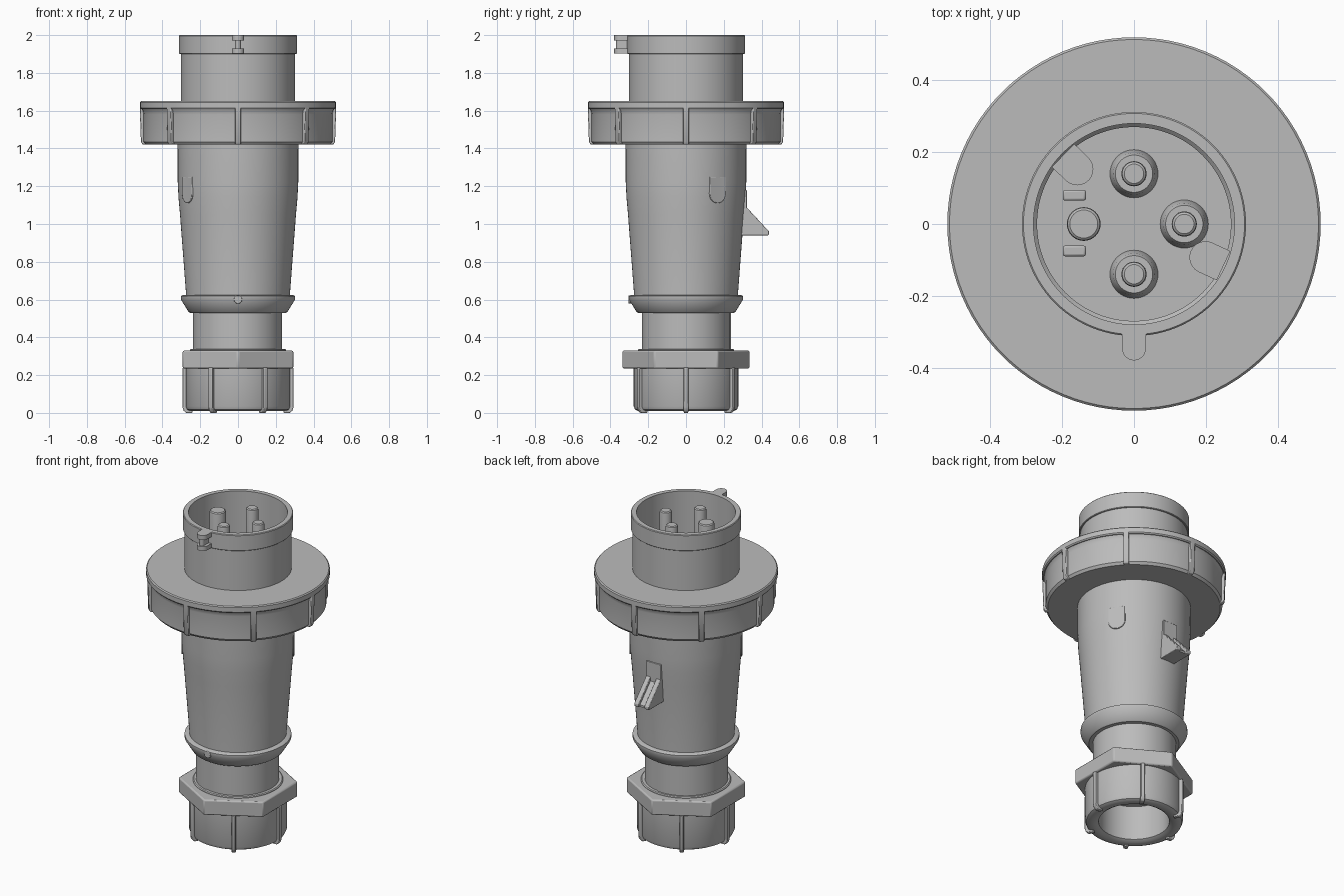
import bpy, bmesh, math
from math import sin, cos, pi, radians
from mathutils import Matrix, Vector

cube = bpy.data.objects.get("Cube")
if cube:
    bpy.data.objects.remove(cube, do_unlink=True)

grey = bpy.data.materials.new("plastic_grey")
grey.use_nodes = True
COLOUR = (0.5, 0.5, 0.5, 1)
grey.diffuse_color = COLOUR
grey.node_tree.nodes["Principled BSDF"].inputs["Base Color"].default_value = COLOUR


def finish(name, bm, bevel=0.0):
    bmesh.ops.remove_doubles(bm, verts=bm.verts, dist=1e-5)
    bmesh.ops.recalc_face_normals(bm, faces=bm.faces)
    mesh = bpy.data.meshes.new(name)
    bm.to_mesh(mesh)
    bm.free()
    ob = bpy.data.objects.new(name, mesh)
    bpy.context.collection.objects.link(ob)
    mesh.materials.append(grey)
    bpy.ops.object.select_all(action="DESELECT")
    bpy.context.view_layer.objects.active = ob
    ob.select_set(True)
    bpy.ops.object.shade_smooth_by_angle(angle=radians(32))
    if bevel:
        mod = ob.modifiers.new("soft_edges", "BEVEL")
        mod.width, mod.segments = bevel, 2
        mod.limit_method = "ANGLE"
    return ob


def lathe(name, profile, closed=False, centre=(0, 0), steps=96, start=0, sweep=2 * pi):
    """Spin (radius, height) points about a vertical axis."""
    bm = bmesh.new()
    spin = Matrix.Rotation(start, 3, "Z")
    vs = [bm.verts.new(spin @ Vector((r, 0, z))) for r, z in profile]
    pairs = list(zip(vs, vs[1:])) + ([(vs[-1], vs[0])] if closed else [])
    edges = [bm.edges.new(p) for p in pairs]
    bmesh.ops.spin(bm, geom=vs + edges, cent=(0, 0, 0), axis=(0, 0, 1),
                   angle=sweep, steps=steps)
    bmesh.ops.translate(bm, verts=bm.verts, vec=(*centre, 0))
    return finish(name, bm)


def extrude(name, outline, low, high, matrix=Matrix(), bevel=0.0):
    """Extrude a flat outline along its local z, then place it."""
    bm = bmesh.new()
    face = bm.faces.new([bm.verts.new((x, y, low)) for x, y in outline])
    top = bmesh.ops.extrude_face_region(bm, geom=[face])["geom"]
    bmesh.ops.translate(bm, vec=(0, 0, high - low),
                        verts=[v for v in top if isinstance(v, bmesh.types.BMVert)])
    bmesh.ops.transform(bm, matrix=matrix, verts=bm.verts)
    return finish(name, bm, bevel)


def rect(x0, x1, y0, y1):
    return [(x0, y0), (x1, y0), (x1, y1), (x0, y1)]


def tongue(length, half):
    """Strip along +x from the origin with a rounded far end."""
    arc = [radians(a) for a in range(-90, 91, 15)]
    return [(0, half), (0, -half)] + [
        (length - half + half * cos(a), half * sin(a)) for a in arc]


def turn(degrees):
    return Matrix.Rotation(radians(degrees), 4, "Z")


# Tapered handle with its flared collar and neck
lathe("body", [(0, 1.45), (.32, 1.45), (.319, 1.22), (.315, 1.14), (.307, 1.05),
               (.275, .63), (.275, .6), (0, .6)])
lathe("collar", [(0, .625), (.29, .625), (.302, .618), (.302, .6), (.262, .535),
                 (.255, .53), (0, .53)])
lathe("neck", [(0, .54), (.233, .54), (.233, .3), (0, .3)])
lathe("neck_half_shell", [(.22, .535), (.238, .535), (.238, .32), (.22, .32)],
      True, steps=48, start=radians(82), sweep=radians(173))

# Round marker on the collar
facing_front = Matrix.Rotation(pi / 2, 4, "X")
disc = [(.022 * cos(i * pi / 12), .022 * sin(i * pi / 12)) for i in range(24)]
extrude("collar_marker", disc, .27, .305,
        Matrix.Translation((0, 0, .6)) @ facing_front, .003)

# Locking ring: flange, recessed drum and eight grip ribs
lathe("ring_flange", [(.29, 1.65), (.514, 1.65), (.52, 1.644), (.52, 1.615),
                      (.515, 1.608), (.29, 1.608)], True)
lathe("ring_drum", [(.29, 1.63), (.512, 1.612), (.504, 1.6), (.5, 1.58),
                    (.5, 1.435), (.488, 1.42), (.29, 1.42)], True)
for i in range(8):
    extrude(f"ring_rib_{i + 1}", [(.45, 1.42), (.505, 1.42), (.514, 1.435),
            (.52, 1.62), (.45, 1.62)], -.016, .016,
            turn(45 * i) @ Matrix.Rotation(pi / 2, 4, "X"), .004)

# Hollow contact sleeve with a thicker rim
FLOOR = 1.5
lathe("sleeve", [(0, FLOOR), (.27, FLOOR), (.27, FLOOR + .05), (.28, FLOOR + .06),
                 (.28, 2), (.308, 2), (.312, 1.996), (.312, 1.903), (.309, 1.9),
                 (.303, 1.9), (.303, 1.62), (.303, 1.44), (0, 1.44)])

# Contact pins, three of them in raised sockets
for side, x, y, r in (("back", 0, .14, .035), ("left", .14, 0, .035),
                      ("front", 0, -.14, .035), ("right", -.14, 0, .047)):
    lathe(side + "_pin", [(0, 1.975), (r - .008, 1.975), (r - .002, 1.97), (r, 1.96),
                          (r, FLOOR - .01), (0, FLOOR - .01)], centre=(x, y), steps=32)
    if side != "right":
        lathe(side + "_pin_socket", [(r, FLOOR + .06), (.052, FLOOR + .06),
              (.058, FLOOR + .05), (.067, FLOOR), (r, FLOOR)], True, (x, y), 40)

# Guide ridges on the inner wall and small blocks on the floor
for n, angle in (("back", 136), ("front", -25)):
    extrude(n + "_guide_ridge", tongue(.1, .045), FLOOR - .01, FLOOR + .1,
            turn(angle) @ Matrix.Translation((.275, 0, 0)) @ turn(180))
for n, y in (("back", .08), ("front", -.075)):
    extrude(n + "_floor_block", rect(-.198, -.134, y - .015, y + .015),
            FLOOR - .01, FLOOR + .03, bevel=.006)

# Alignment key on the rim, an I shape with rounded ends
key_place = Matrix.Translation((0, -.3, 0)) @ turn(-90)
extrude("key_top", tongue(.08, .033), 1.972, 2.0, key_place)
extrude("key_bottom", tongue(.08, .033), 1.903, 1.93, key_place)
extrude("key_web", tongue(.07, .015), 1.92, 1.98, key_place)

# Wedge-shaped latch hook: sloping base between two fins
sideways = Matrix(((0, 0, 1, 0), (1, 0, 0, 0), (0, 1, 0, 0), (0, 0, 0, 1)))
fin = [(.28, .94), (.435, .94), (.44, .945), (.44, .96), (.315, 1.095), (.28, 1.1)]
base = [(.28, .94), (.425, .94), (.425, .952), (.295, 1.09), (.28, 1.09)]
extrude("hook_base", base, -.04, .04, sideways)
for n, x in (("left", .035), ("right", -.035)):
    extrude(n + "_hook_fin", fin, x - .015, x + .015, sideways, .003)
extrude("hook_pad", rect(.28, .322, .95, 1.18), -.05, .05, sideways, .003)

# Shallow thumb bumps on opposite sides of the body
for n, angle in (("left", 32), ("right", 212)):
    place = turn(angle) @ Matrix.Translation((0, 0, 1.25)) @ Matrix.Rotation(pi / 2, 4, "Y")
    extrude(n + "_thumb_bump", tongue(.14, .05), .28, .319, place, .003)

# Hexagonal gland seat
hexagon = [(.338 * cos(radians(a)), .338 * sin(radians(a))) for a in range(30, 390, 60)]
extrude("hex_seat", hexagon, .235, .33, bevel=.008)
lathe("seat_washer", [(0, .338), (.25, .338), (.255, .333), (.255, .325), (0, .325)])

# Hollow gland nut with six ribs
lathe("gland_nut", [(0, .26), (.277, .26), (.277, .035), (.27, .018), (.255, .01),
                    (.22, .01), (.2, .022), (.2, .24), (0, .24)])
for i in range(6):
    extrude(f"gland_rib_{i + 1}", [(.24, 0), (.275, 0), (.288, .012), (.294, .03),
            (.294, .24), (.24, .24)], -.012, .012,
            turn(60 * i) @ Matrix.Rotation(pi / 2, 4, "X"), .004)
